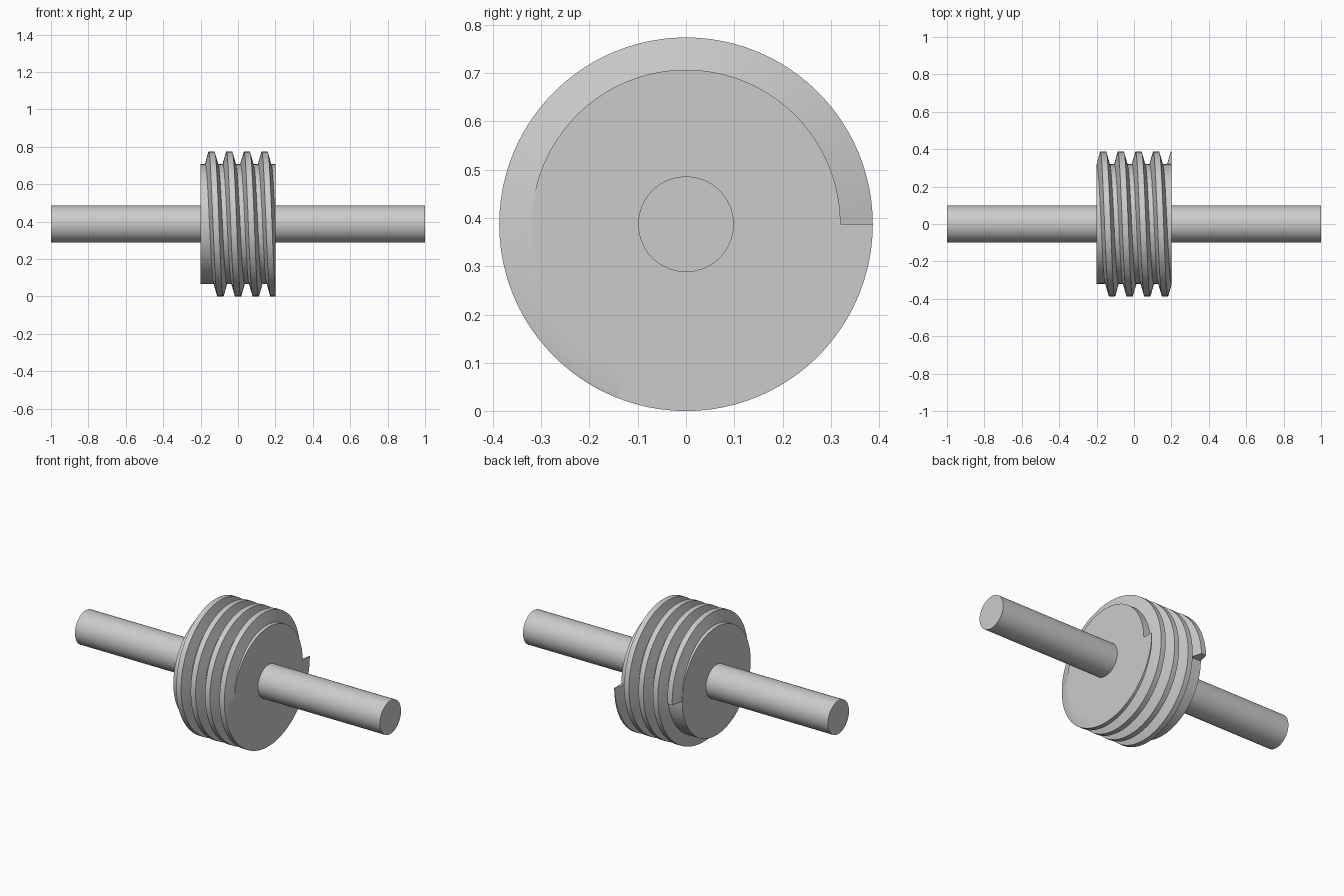
import bpy, bmesh
from math import cos, sin, pi, radians
from mathutils import Matrix, Vector

AXIS_Z = 0.387
ROOT_R, CREST_R, SHAFT_R = 0.32, 0.387, 0.099
HALF_WIDTH = 0.2
PITCH, TURNS, STEPS = 0.0945, 4, 96
START_X = -0.165

if "Cube" in bpy.data.objects:
    bpy.data.objects.remove(bpy.data.objects["Cube"])

steel = bpy.data.materials.new("grey_steel")
steel.use_nodes = True
steel.diffuse_color = (0.6, 0.6, 0.6, 1)
steel.node_tree.nodes["Principled BSDF"].inputs["Base Color"].default_value = (0.6, 0.6, 0.6, 1)


def finish(bm, name):
    bmesh.ops.recalc_face_normals(bm, faces=bm.faces)
    for face in bm.faces:
        face.smooth = True
    mesh = bpy.data.meshes.new(name)
    bm.to_mesh(mesh)
    bm.free()
    mesh.set_sharp_from_angle(angle=radians(30))
    mesh.materials.append(steel)
    obj = bpy.data.objects.new(name, mesh)
    obj.location.z = AXIS_Z
    bpy.context.collection.objects.link(obj)
    return obj


def rod(name, radius, x0, x1, segments):
    bm = bmesh.new()
    place = Matrix.Translation(((x0 + x1) / 2, 0, 0)) @ Matrix.Rotation(pi / 2, 4, 'Y')
    bmesh.ops.create_cone(bm, cap_ends=True, segments=segments, radius1=radius,
                          radius2=radius, depth=x1 - x0, matrix=place)
    return finish(bm, name)


# Shaft halves and the worm's core
rod("right_shaft", SHAFT_R, -1, -HALF_WIDTH, 64)
rod("left_shaft", SHAFT_R, HALF_WIDTH, 1, 64)
rod("worm_core", ROOT_R, -HALF_WIDTH, HALF_WIDTH, 192)

# Helical thread: a trapezoid swept around the axis
profile = [(-0.035, ROOT_R - 0.001), (-0.016, CREST_R), (0.016, CREST_R), (0.035, ROOT_R - 0.001)]
bm = bmesh.new()
rings = []
for i in range(TURNS * STEPS + 1):
    turn = i / STEPS
    a = 2 * pi * turn
    rings.append([bm.verts.new((START_X + PITCH * turn + dx, r * cos(a), r * sin(a)))
                  for dx, r in profile])
for a, b in zip(rings, rings[1:]):
    for j in range(4):
        k = (j + 1) % 4
        bm.faces.new((a[j], a[k], b[k], b[j]))
bm.faces.new(rings[0])
bm.faces.new(rings[-1])

# Trim the thread flush with the end of the core
cut = bmesh.ops.bisect_plane(bm, geom=bm.verts[:] + bm.edges[:] + bm.faces[:],
                             plane_co=Vector((HALF_WIDTH, 0, 0)),
                             plane_no=Vector((1, 0, 0)), clear_outer=True)
rim = [e for e in cut["geom_cut"] if isinstance(e, bmesh.types.BMEdge)]
bmesh.ops.triangle_fill(bm, edges=rim, use_beauty=True)
finish(bm, "worm_thread")
